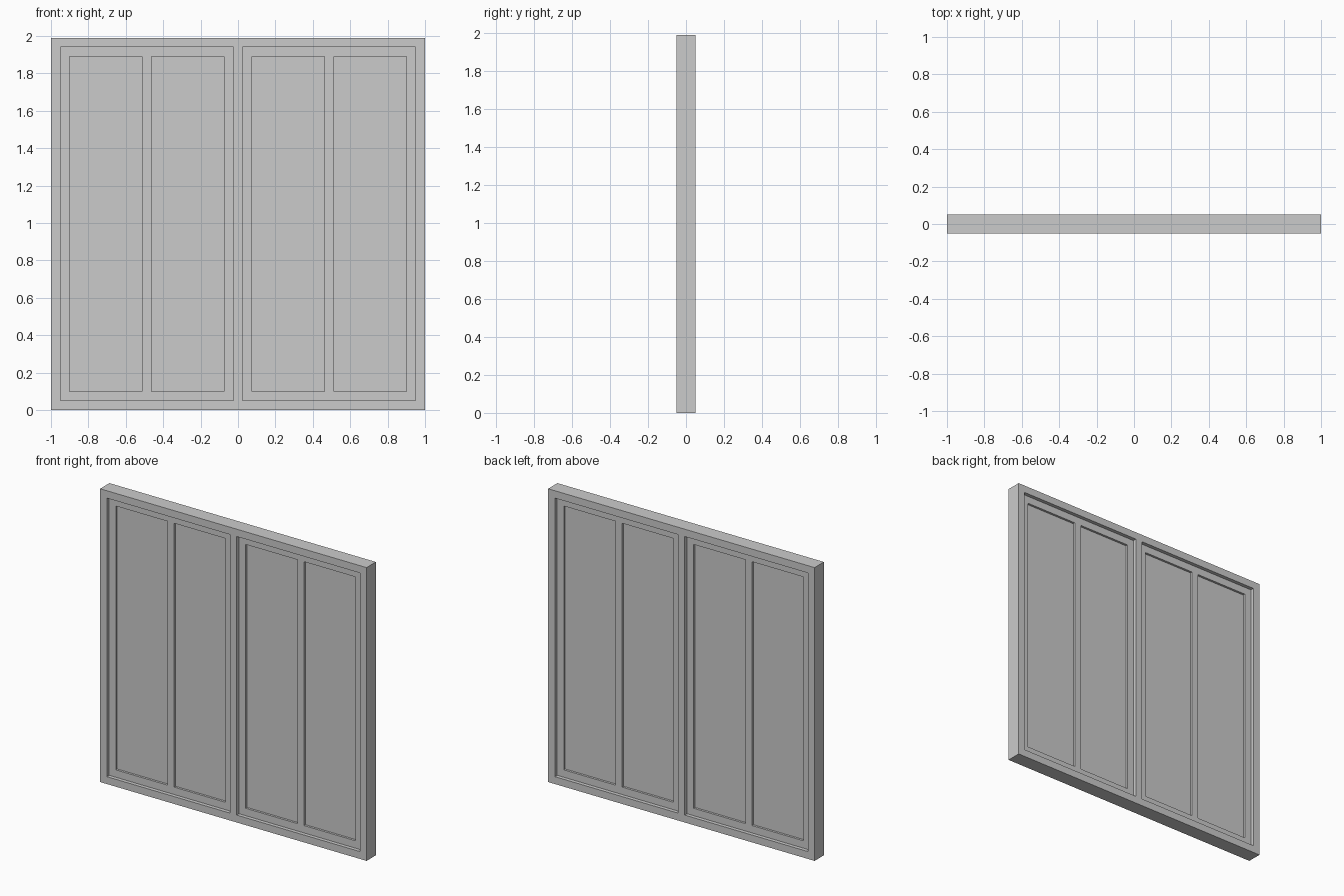
import bpy, bmesh

if "Cube" in bpy.data.objects:
    bpy.data.objects.remove(bpy.data.objects["Cube"])

HEIGHT, BAR = 1.99, 0.05


def lattice(name, xs, zs, depth):
    """Slab on the grid xs/zs; every odd-odd cell is left open."""
    bm = bmesh.new()
    v = [[bm.verts.new((x, -depth / 2, z)) for z in zs] for x in xs]
    for i in range(len(xs) - 1):
        for j in range(len(zs) - 1):
            if not (i % 2 and j % 2):
                bm.faces.new((v[i][j], v[i + 1][j], v[i + 1][j + 1], v[i][j + 1]))
    ext = bmesh.ops.extrude_face_region(bm, geom=bm.faces[:])
    moved = [g for g in ext["geom"] if isinstance(g, bmesh.types.BMVert)]
    bmesh.ops.translate(bm, vec=(0, depth, 0), verts=moved)
    # make sure the starting side is closed as well
    front = [f for f in bm.faces if all(abs(p.co.y + depth / 2) < 1e-6 for p in f.verts)]
    if not front:
        edges = [e for e in bm.edges if e.is_boundary]
        bmesh.ops.holes_fill(bm, edges=edges)
    bmesh.ops.recalc_face_normals(bm, faces=bm.faces[:])
    return finish(name, bm)


def finish(name, bm):
    me = bpy.data.meshes.new(name)
    bm.to_mesh(me)
    bm.free()
    ob = bpy.data.objects.new(name, me)
    bpy.context.collection.objects.link(ob)
    return ob


def box(name, x0, x1, z0, z1, depth):
    bm = bmesh.new()
    bmesh.ops.create_cube(bm, size=1)
    bmesh.ops.scale(bm, vec=(x1 - x0, depth, z1 - z0), verts=bm.verts[:])
    bmesh.ops.translate(bm, vec=((x0 + x1) / 2, 0, (z0 + z1) / 2), verts=bm.verts[:])
    return finish(name, bm)


# outer frame with a central post
lattice("outer_frame", [-1, -0.95, -0.025, 0.025, 0.95, 1],
        [0, BAR, HEIGHT - BAR, HEIGHT], 0.10)

# two sashes, each with a middle bar and two panes
for side, x0, x1 in (("left", -0.95, -0.025), ("right", 0.025, 0.95)):
    mid = (x0 + x1) / 2
    xs = [x0, x0 + BAR, mid - BAR / 2, mid + BAR / 2, x1 - BAR, x1]
    zs = [BAR, 2 * BAR, HEIGHT - 2 * BAR, HEIGHT - BAR]
    lattice(side + "_sash", xs, zs, 0.05)
    for n, i in enumerate((1, 3), 1):
        box(f"{side}_pane_{n}", xs[i], xs[i + 1], zs[1], zs[2], 0.02)
